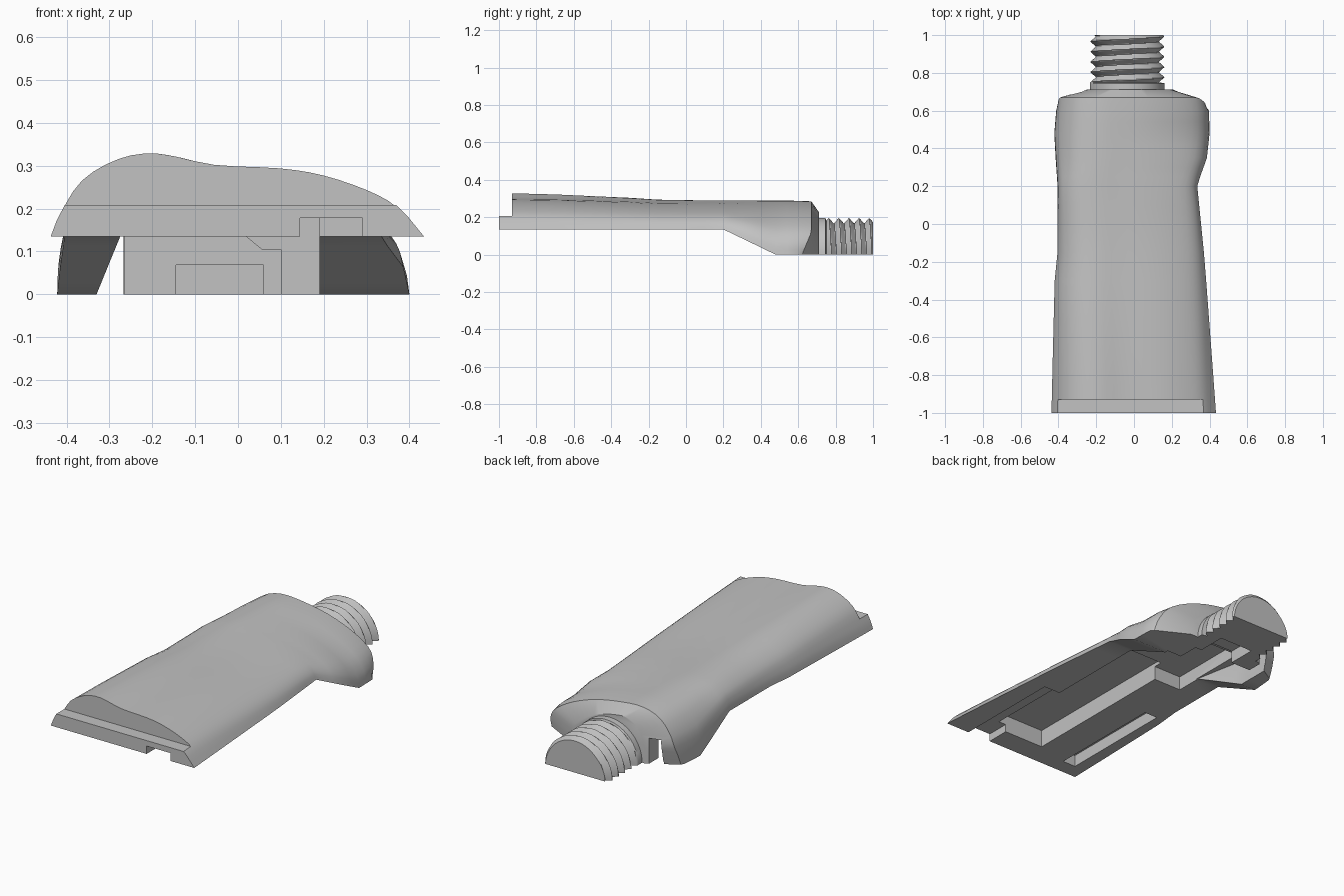
import bpy, bmesh, math
from mathutils import Vector

cube = bpy.data.objects.get("Cube")
if cube:
    bpy.data.objects.remove(cube, do_unlink=True)

grey = bpy.data.materials.new("plain grey")
grey.use_nodes = True
grey.diffuse_color = (0.54, 0.54, 0.54, 1)
grey.node_tree.nodes["Principled BSDF"].inputs["Base Color"].default_value = (0.54, 0.54, 0.54, 1)

NECK_X = -0.035


def make_object(name, bm):
    bmesh.ops.recalc_face_normals(bm, faces=bm.faces)
    mesh = bpy.data.meshes.new(name)
    bm.to_mesh(mesh)
    bm.free()
    mesh.materials.append(grey)
    obj = bpy.data.objects.new(name, mesh)
    bpy.context.collection.objects.link(obj)
    return obj


def loft(name, rings):
    """Skin closed rings of equal length and cap both ends."""
    bm = bmesh.new()
    loops = [[bm.verts.new(p) for p in ring] for ring in rings]
    for a, b in zip(loops, loops[1:]):
        for i in range(len(a)):
            j = (i + 1) % len(a)
            bm.faces.new((a[i], a[j], b[j], b[i]))
    bm.faces.new(loops[0])
    bm.faces.new(loops[-1])
    return make_object(name, bm)


def prism(name, outline, low, high):
    """Upright solid with an x, y outline."""
    return loft(name, [[(x, y, z) for x, y in outline] for z in (low, high)])


def box(name, x0, x1, y0, y1, z0, z1):
    return prism(name, [(x0, y0), (x1, y0), (x1, y1), (x0, y1)], z0, z1)


def tunnel(name, outline, y0, y1):
    """Lengthwise solid with an x, z outline."""
    return loft(name, [[(x, y, z) for x, z in outline] for y in (y0, y1)])


def cut(obj, cutter):
    cutter.hide_render = True
    mod = obj.modifiers.new("cut", 'BOOLEAN')
    mod.operation = 'DIFFERENCE'
    mod.solver = 'EXACT'
    mod.object = cutter
    bpy.context.view_layer.objects.active = obj
    bpy.ops.object.modifier_apply(modifier=mod.name)
    bpy.data.objects.remove(cutter, do_unlink=True)


def smooth(obj, degrees):
    bpy.ops.object.select_all(action='DESELECT')
    obj.select_set(True)
    bpy.context.view_layer.objects.active = obj
    bpy.ops.object.shade_smooth_by_angle(angle=math.radians(degrees))


def lerp_table(table, y):
    for a, b in zip(table, table[1:]):
        if y <= b[0]:
            f = (y - a[0]) / (b[0] - a[0])
            return [p + (q - p) * f for p, q in zip(a[1:], b[1:])]
    return list(table[-1][1:])


def spline(points, steps):
    """Smooth curve through the given points."""
    pts = [Vector(p) for p in points]
    pts = [2 * pts[0] - pts[1]] + pts + [2 * pts[-1] - pts[-2]]
    out = []
    for p0, p1, p2, p3 in zip(pts, pts[1:], pts[2:], pts[3:]):
        for k in range(steps):
            t = k / steps
            out.append(0.5 * (2 * p1 + (p2 - p0) * t + (2 * p0 - 5 * p1 + 4 * p2 - p3) * t ** 2
                              + (3 * p1 - p0 - 3 * p2 + p3) * t ** 3))
    return out + [pts[-2]]


# Body: two arch profiles (across, height fraction) blended along the length
front_arch = spline([(-1, 0), (-.95, .27), (-.83, .68), (-.63, .94), (-.42, 1), (-.12, .86),
                     (.23, .82), (.46, .74), (.7, .56), (.86, .36), (1, 0)], 3)
back_arch = spline([(-1, 0), (-.99, .28), (-.94, .57), (-.77, .87), (-.5, 1), (-.18, .98),
                    (.22, .88), (.58, .7), (.85, .47), (.97, .23), (1, 0)], 3)
# y, left edge, right edge, bottom, top
stations = [(-1, -.437, .434, .135, .33), (-.7, -.43, .412, .135, .322), (-.3, -.42, .382, .135, .304),
            (-.15, -.405, .37, .135, .294), (.1, -.405, .345, .135, .29), (.2, -.405, .335, .135, .29),
            (.25, -.408, .35, .111, .29), (.35, -.415, .386, .063, .289), (.48, -.422, .4, 0, .287),
            (.6, -.412, .397, 0, .286), (.67, -.404, .382, 0, .283)]


def body_ring(y):
    x0, x1, low, top = lerp_table(stations, y)
    w = min(max((y + 1) / 1.5, 0), 1)
    ring = []
    for a, b in zip(front_arch, back_arch):
        u, t = a.lerp(b, w)
        ring.append(((x0 + x1) / 2 + u * (x1 - x0) / 2, y, low + t * (top - low)))
    return ring


ys = sorted({s[0] for s in stations} | {-.85, -.5, 0, .3, .42, .54})
rings = [body_ring(y) for y in ys]
# Shoulder: the rim leans forward near the feet, then slopes in to the neck
rings[-1] = [(x, y - .05 * max(0, 1 - z / .12), z) for x, y, z in rings[-1]]
rings.append([(NECK_X + (x - NECK_X) * .58, .712, z * .79) for x, y, z in rings[-1]])
body = loft("tube_body", rings)

# Front lip step
cut(body, box("lip_cutter", -1, 1, -1.2, -.93, .208, .6))
# Underside: front entry, long channel, wide grip recess and side groove
cut(body, prism("entry_cutter", [(.145, -1.1), (.275, -1.1), (.29, -1.08), (.29, -.38), (.145, -.38)], -.1, .178))
cut(body, box("channel_cutter", -.1, .19, -.87, .1, -.1, .232))
cut(body, box("recess_cutter", -.27, .19, .05, .5, -.1, .212))
cut(body, tunnel("pocket_cutter", [(-.27, -.1), (.1, -.1), (.1, .105), (.055, .105), (0, .15), (-.27, .15)],
                 .45, .62))
cut(body, prism("side_opening_cutter",
                [(-.26, .15), (-.27, .9), (-.33, .9), (-.33, .48), (-.265, .15)], -.1, .14))
cut(body, box("side_groove_cutter", -.365, -.285, -.915, -.25, -.1, .2))
cut(body, box("neck_notch_cutter", -.145, .06, .55, .9, -.1, .068))
smooth(body, 32)


# Neck: half round with a helical thread
def neck_ring(y, threaded):
    ring = []
    for i in range(33):
        a = math.pi * i / 32
        r = .197
        if threaded:
            phase = ((y - .75) / .054 + a / math.tau) % 1
            r = .166 + .031 * (1 - abs(2 * phase - 1))
        ring.append((NECK_X + r * math.cos(a), y, r * math.sin(a)))
    return ring


rows = 56
neck = loft("threaded_neck", [neck_ring(.7, False), neck_ring(.745, False)]
            + [neck_ring(.75 + .25 * i / rows, True) for i in range(rows + 1)])
cut(neck, box("neck_slot_cutter", -.145, .06, .5, .78, -.1, .068))
smooth(neck, 30)
